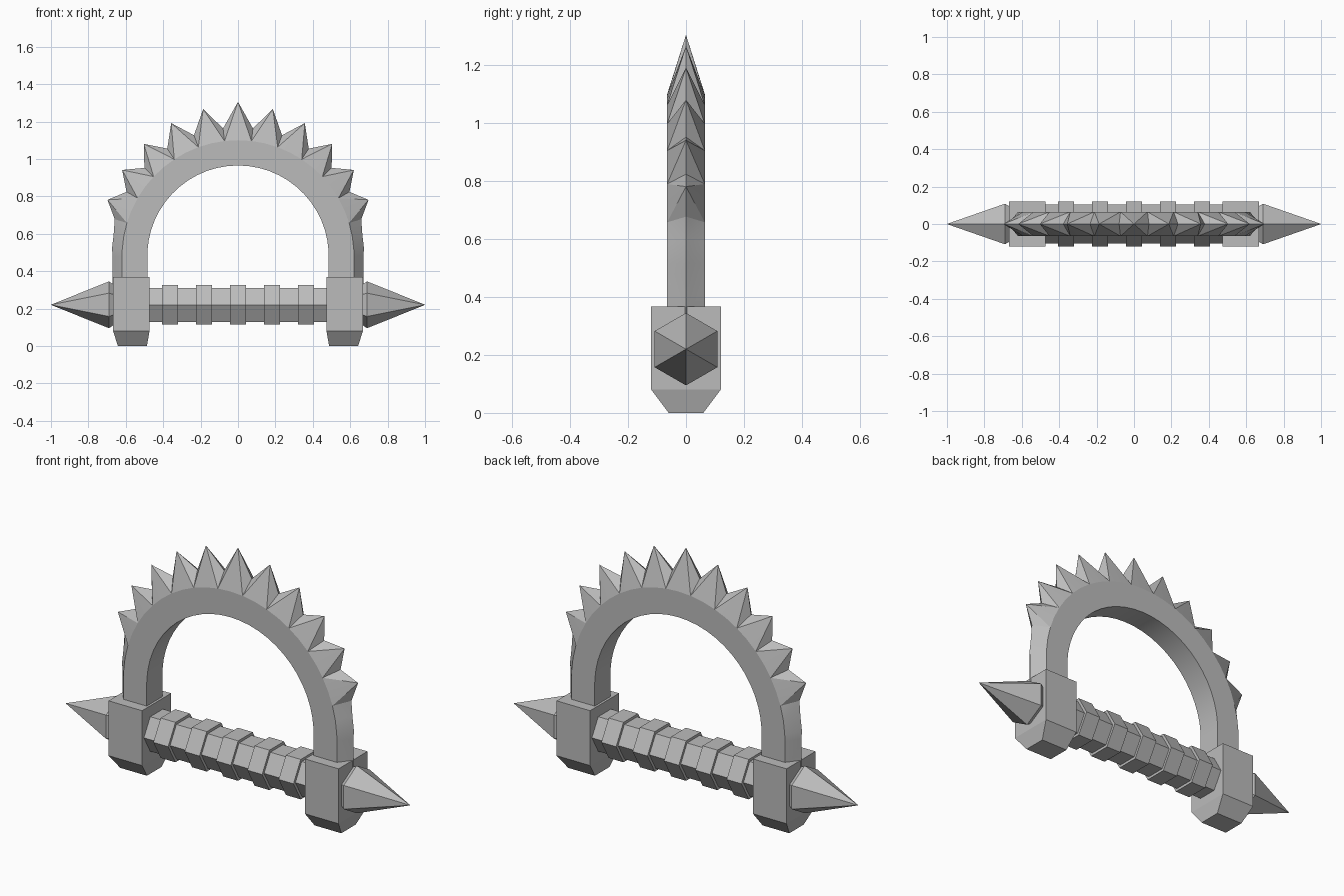
import bpy, bmesh
from math import sin, cos, radians, pi

cube = bpy.data.objects.get("Cube")
if cube:
    bpy.data.objects.remove(cube, do_unlink=True)

metal = bpy.data.materials.new("grey metal")
metal.use_nodes = True
GREY = (0.5, 0.5, 0.5, 1)
metal.diffuse_color = GREY
metal.node_tree.nodes["Principled BSDF"].inputs["Base Color"].default_value = GREY

AXIS_Z = 0.22    # height of the grip axis
ARCH_Z = 0.48    # centre of the arch curve


def make_object(name, bm):
    bmesh.ops.recalc_face_normals(bm, faces=bm.faces)
    mesh = bpy.data.meshes.new(name)
    bm.to_mesh(mesh)
    bm.free()
    mesh.materials.append(metal)
    obj = bpy.data.objects.new(name, mesh)
    bpy.context.collection.objects.link(obj)
    return obj


def loft(name, rings):
    """Join equal-length vertex rings and cap both ends."""
    bm = bmesh.new()
    loops = [[bm.verts.new(p) for p in ring] for ring in rings]
    n = len(loops[0])
    for a, b in zip(loops, loops[1:]):
        for i in range(n):
            j = (i + 1) % n
            bm.faces.new((a[i], a[j], b[j], b[i]))
    bm.faces.new(loops[0])
    bm.faces.new(loops[-1])
    return make_object(name, bm)


def hexagon(x, radius, turn=0.0):
    return [(x, radius * cos(turn + k * pi / 3), AXIS_Z + radius * sin(turn + k * pi / 3))
            for k in range(6)]


def rectangle(x0, x1, y, z):
    return [(x0, -y, z), (x1, -y, z), (x1, y, z), (x0, y, z)]


# Hexagonal grip with five raised bands
profile = [(-0.5, 0.105)]
for k in range(-2, 3):
    left, right = k * 0.182 - 0.043, k * 0.182 + 0.043
    profile += [(left, 0.105), (left, 0.121), (right, 0.121), (right, 0.105)]
profile.append((0.5, 0.105))
loft("grip", [hexagon(x, r) for x, r in profile])

# Tapered end blocks and side points
for side, s in (("right", -1), ("left", 1)):
    loft(side + "_block", [rectangle(s * 0.487, s * 0.642, 0.06, 0),
                           rectangle(s * 0.473, s * 0.668, 0.12, 0.08),
                           rectangle(s * 0.473, s * 0.668, 0.12, 0.368)])
    loft(side + "_point", [hexagon(s * 0.66, 0.105, pi / 6),
                           hexagon(s * 0.69, 0.125, pi / 6),
                           hexagon(s * 1.0, 0.0005, pi / 6)])

# Arched guard: flat inside, sharp ridge outside that rises into spikes
INNER, OUTER, HALF = 0.485, 0.62, 0.065
STEP = 20 / 3
stations = []    # angle from vertical, drop below the arch centre, ridge radius, is spike
for k in range(-13, 14):
    spike = k % 2 == 0 and abs(k) <= 10
    ridge = 0.825 - 0.006 * abs(k) - (0.005 if k else 0) if spike else 0.688
    if abs(k) >= 12:
        ridge = 0.675
    stations.append((radians(k * STEP), 0, ridge, spike))
for drop in (0, 0.18):
    stations.insert(0, (-pi / 2, drop, 0.67, False))
    stations.append((pi / 2, drop, 0.67, False))

bm = bmesh.new()
sections = []
for angle, drop, ridge, spike in stations:
    def place(radius, y):
        return bm.verts.new((radius * sin(angle), y, ARCH_Z - drop + radius * cos(angle)))
    sections.append((place(INNER, -HALF), place(OUTER, -HALF), place(ridge, 0),
                     place(OUTER, HALF), place(INNER, HALF)))
for i in range(len(sections) - 1):
    a, b = sections[i], sections[i + 1]
    for j in (0, 3, 4):
        k = (j + 1) % 5
        bm.faces.new((a[j], a[k], b[k], b[j]))
    for edge in (1, 3):
        if stations[i][3]:
            bm.faces.new((a[edge], a[2], b[edge]))
            bm.faces.new((a[2], b[2], b[edge]))
        else:
            bm.faces.new((a[edge], b[2], b[edge]))
            bm.faces.new((a[edge], a[2], b[2]))
bm.faces.new(sections[0])
bm.faces.new(sections[-1])
guard = make_object("spiked_guard", bm)

bpy.ops.object.select_all(action="DESELECT")
guard.select_set(True)
bpy.context.view_layer.objects.active = guard
bpy.ops.object.shade_smooth_by_angle(angle=radians(14))
